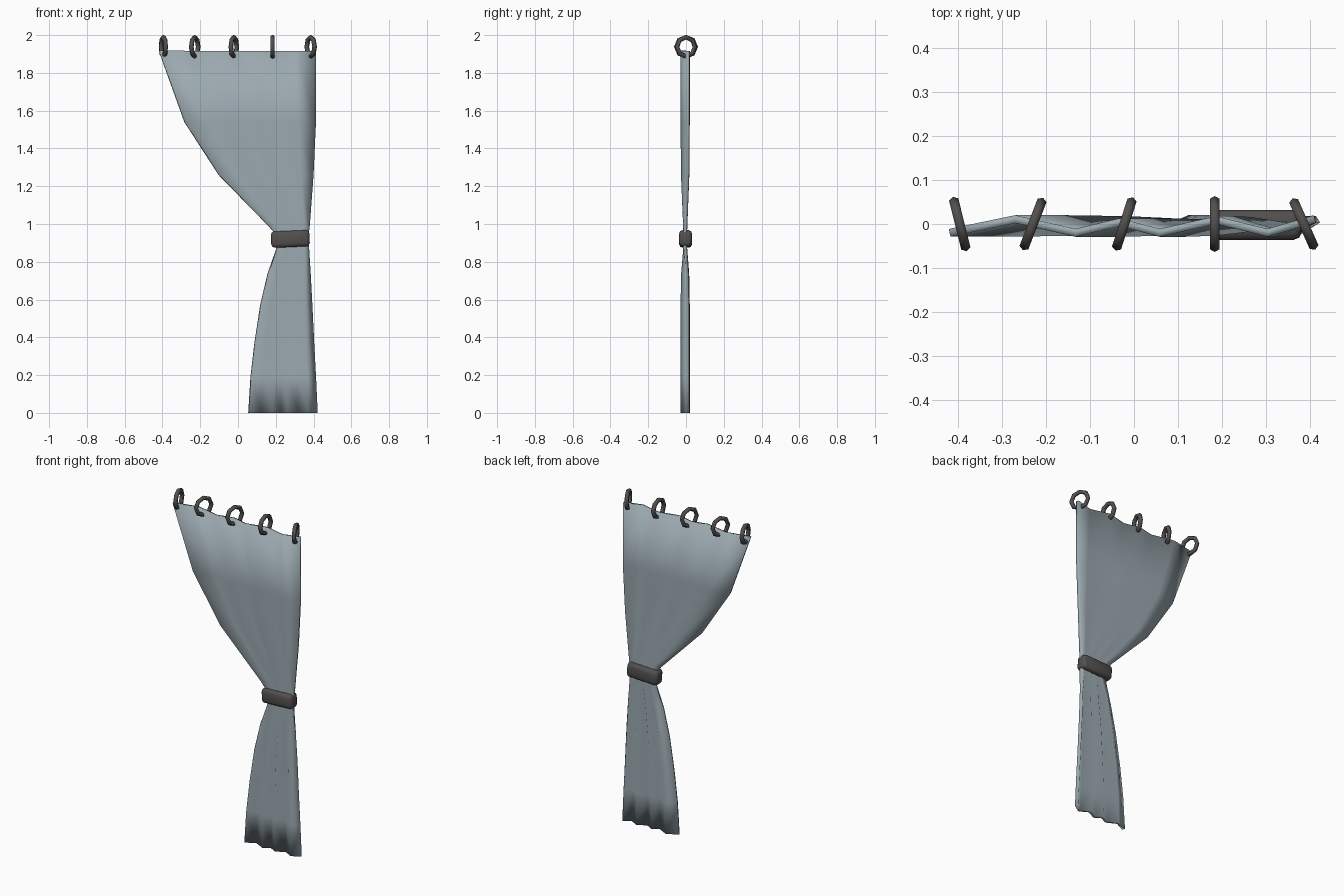
import bpy, bmesh, math

if "Cube" in bpy.data.objects:
    bpy.data.objects.remove(bpy.data.objects["Cube"])


def material(name, color):
    m = bpy.data.materials.new(name)
    m.diffuse_color = (*color, 1)
    m.use_nodes = True
    m.node_tree.nodes["Principled BSDF"].inputs["Base Color"].default_value = m.diffuse_color
    return m


CLOTH = material("grey blue cloth", (0.33, 0.40, 0.435))
DARK = material("dark grey", (0.085, 0.08, 0.078))


def finish(obj, name, mat, angle):
    obj.name = name
    obj.data.materials.clear()
    obj.data.materials.append(mat)
    bpy.ops.object.select_all(action='DESELECT')
    obj.select_set(True)
    bpy.context.view_layer.objects.active = obj
    bpy.ops.object.shade_smooth_by_angle(angle=math.radians(angle))


# Curtain: a zigzag sheet, rows of (z, left x, right x, fold strength)
rows = [(1.917, -0.418, 0.41, 1), (1.54, -0.282, 0.41, 1), (1.26, -0.10, 0.397, 0.85),
        (0.99, 0.163, 0.378, 0.15), (0.95, 0.195, 0.374, 0.05), (0.87, 0.205, 0.374, 0.1),
        (0.735, 0.16, 0.38, 0.8), (0.57, 0.122, 0.388, 1), (0.37, 0.091, 0.398, 1),
        (0.19, 0.070, 0.408, 1), (0.0, 0.058, 0.417, 1)]
folds = [(0, -0.02), (0.18, 0.011), (0.345, -0.02), (0.465, 0.004),
         (0.575, -0.02), (0.73, 0.009), (0.87, -0.02), (1, 0.011)]
bm = bmesh.new()
grid = [[bm.verts.new((l + (r - l) * f, -0.004 + (y + 0.004) * s, z)) for f, y in folds]
        for z, l, r, s in rows]
for a, b in zip(grid, grid[1:]):
    for i in range(len(folds) - 1):
        bm.faces.new((a[i], b[i], b[i + 1], a[i + 1]))
mesh = bpy.data.meshes.new("curtain")
bm.to_mesh(mesh)
bm.free()
curtain = bpy.data.objects.new("curtain", mesh)
bpy.context.collection.objects.link(curtain)
finish(curtain, "curtain", CLOTH, 180)
solid = curtain.modifiers.new("thickness", 'SOLIDIFY')
solid.thickness = 0.018
solid.offset = 0

# Tie band around the waist
bpy.ops.mesh.primitive_cube_add(size=1, location=(0.277, -0.002, 0.921),
                                rotation=(0, math.radians(-2.5), 0))
band = bpy.context.object
band.scale = (0.204, 0.068, 0.086)
bpy.ops.object.transform_apply(location=False, rotation=False, scale=True)
bm = bmesh.new()
bm.from_mesh(band.data)
bmesh.ops.bevel(bm, geom=bm.edges[:], offset=0.018, segments=2, profile=0.5, affect='EDGES')
bm.to_mesh(band.data)
bm.free()
finish(band, "tie_band", DARK, 60)

# Octagonal hanging rings, each turned a little
for i, (x, turn) in enumerate([(-0.395, 14), (-0.229, -21), (-0.022, -18), (0.183, 0), (0.385, 24)]):
    bpy.ops.mesh.primitive_torus_add(major_radius=0.051, minor_radius=0.0125,
                                     major_segments=8, minor_segments=6,
                                     location=(x, 0, 1.938),
                                     rotation=(0, math.radians(90), math.radians(turn)))
    finish(bpy.context.object, f"curtain_ring_{i + 1}", DARK, 65)
